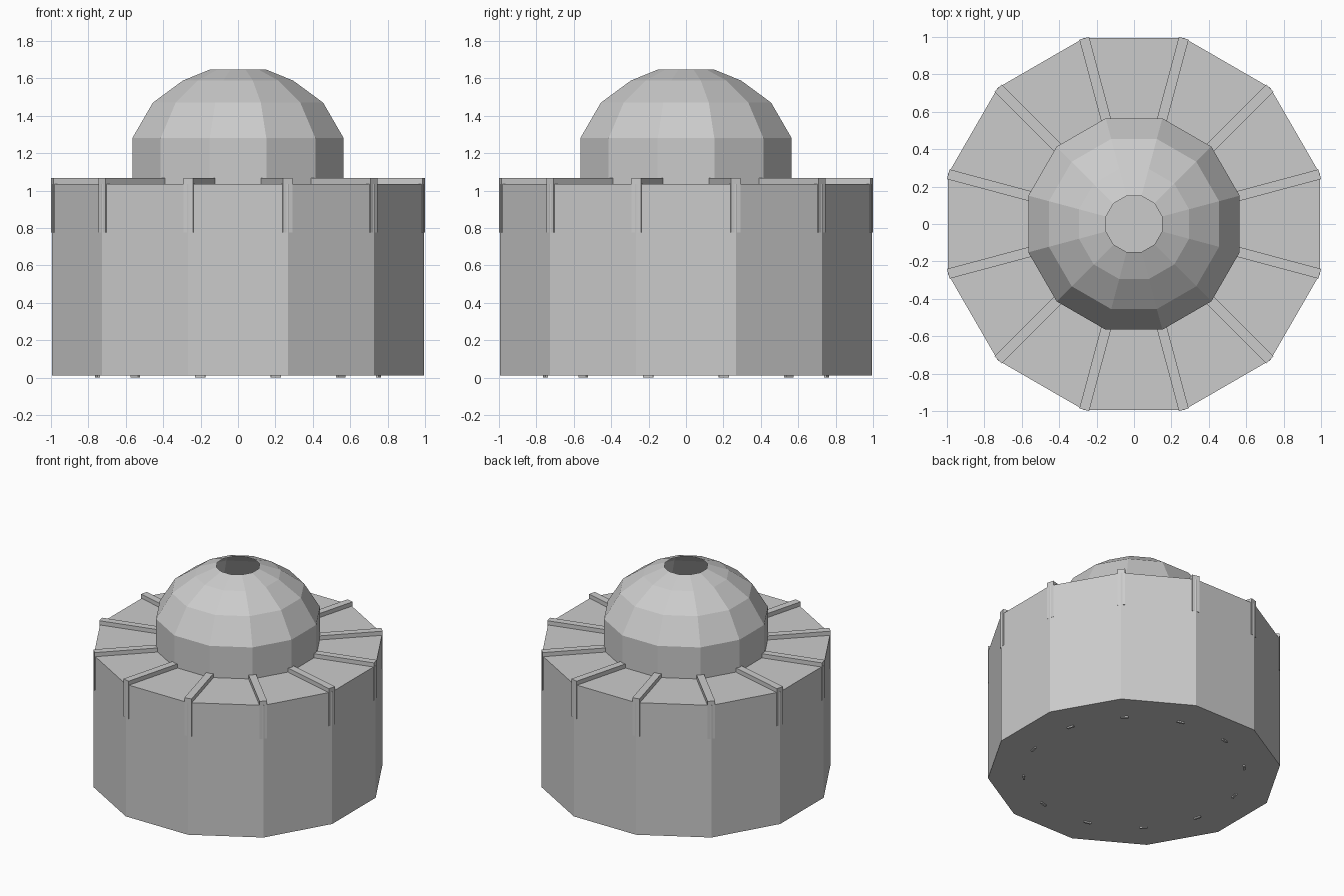
import bpy, bmesh, math
from mathutils import Matrix

if "Cube" in bpy.data.objects:
    bpy.data.objects.remove(bpy.data.objects["Cube"])

SIDES = 12
OFFSET = math.radians(15)

grey = bpy.data.materials.new("light_grey")
grey.diffuse_color = (0.6, 0.6, 0.6, 1)
grey.use_nodes = True
grey.node_tree.nodes["Principled BSDF"].inputs["Base Color"].default_value = grey.diffuse_color


def finish(name, bm):
    mesh = bpy.data.meshes.new(name)
    bm.to_mesh(mesh)
    bm.free()
    mesh.materials.append(grey)
    obj = bpy.data.objects.new(name, mesh)
    bpy.context.collection.objects.link(obj)
    return obj


def lathe(name, profile, caps):
    """Flat-sided shell through (radius, height) rings, listed bottom to top."""
    bm = bmesh.new()
    rings = []
    for r, z in profile:
        rings.append([bm.verts.new((r * math.cos(OFFSET + math.tau * i / SIDES),
                                    r * math.sin(OFFSET + math.tau * i / SIDES), z))
                      for i in range(SIDES)])
    for low, high in zip(rings, rings[1:]):
        for i in range(SIDES):
            j = (i + 1) % SIDES
            bm.faces.new((low[i], low[j], high[j], high[i]))
    if caps:
        bm.faces.new(rings[0][::-1])
        bm.faces.new(rings[-1])
    return finish(name, bm)


def radial_boxes(name, r0, r1, width, z0, z1):
    """One box at every corner of the drum, pointing outwards."""
    bm = bmesh.new()
    for i in range(SIDES):
        turn = Matrix.Rotation(OFFSET + math.tau * i / SIDES, 4, 'Z')
        place = Matrix.Translation(((r0 + r1) / 2, 0, (z0 + z1) / 2))
        size = Matrix.Diagonal((r1 - r0, width, z1 - z0, 1))
        bmesh.ops.create_cube(bm, size=1, matrix=turn @ place @ size)
    return finish(name, bm)


# Closed drum body
lathe("drum", [(1.03, 0.01), (1.03, 1.035)], True)

# Dome shell, open at the top
lathe("dome", [(0.585, 1.03), (0.585, 1.28), (0.471, 1.47),
               (0.305, 1.588), (0.155, 1.647)], False)

# Ribs across the drum top, with short posts down the corners
radial_boxes("top_ribs", 0.57, 1.028, 0.054, 1.02, 1.067)
radial_boxes("corner_posts", 0.98, 1.028, 0.054, 0.775, 1.02)

# Tiny feet under the drum
radial_boxes("feet", 0.77, 0.785, 0.055, 0.0, 0.02)
